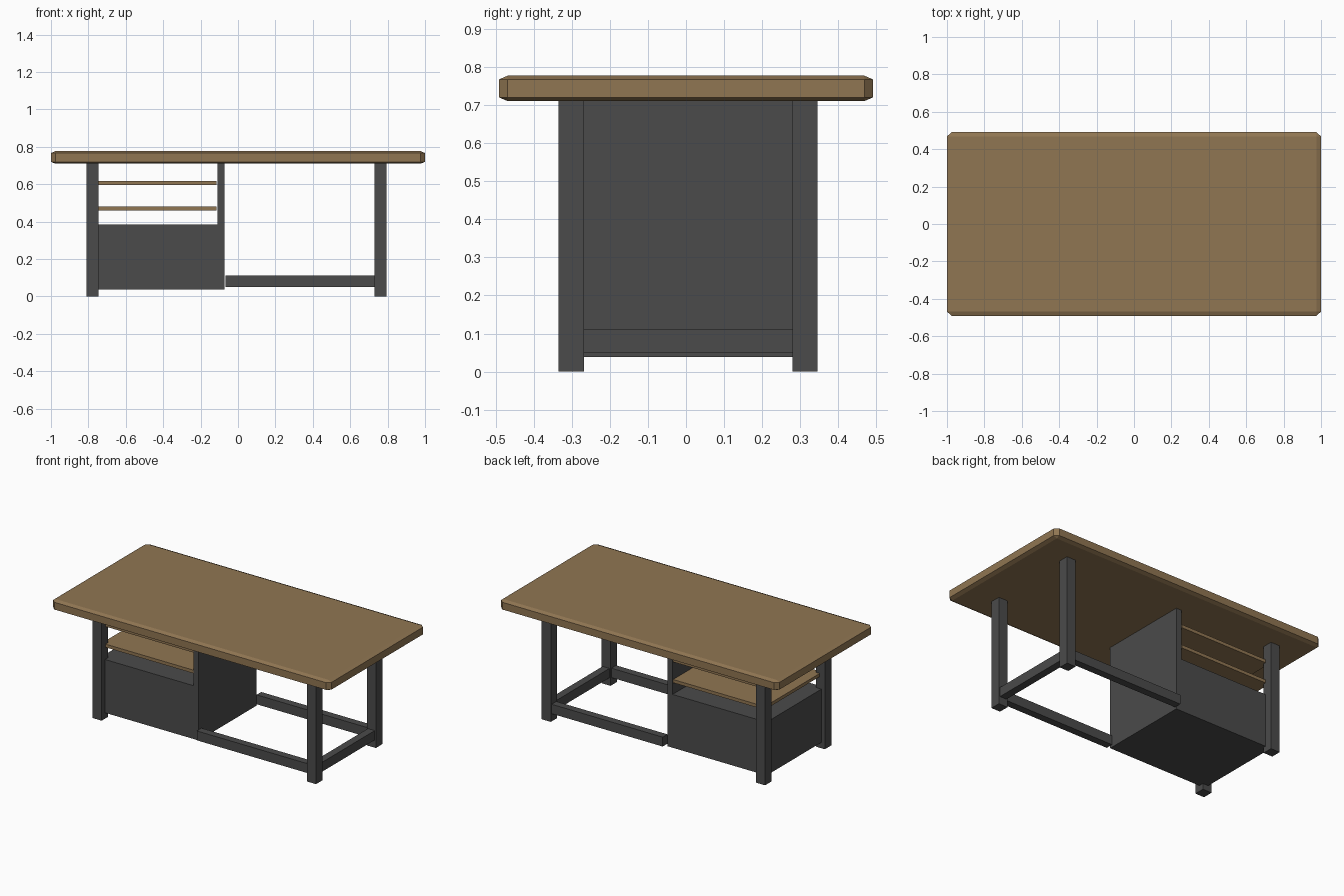
import bpy, bmesh
from mathutils import Matrix

if "Cube" in bpy.data.objects:
    bpy.data.objects.remove(bpy.data.objects["Cube"])


def material(name, rgb):
    m = bpy.data.materials.new(name)
    m.diffuse_color = (*rgb, 1)
    m.use_nodes = True
    m.node_tree.nodes["Principled BSDF"].inputs["Base Color"].default_value = m.diffuse_color
    return m


wood = material("wood", (0.28, 0.18, 0.085))
dark = material("dark_grey", (0.07, 0.07, 0.07))


def box(name, x, y, z, mat, chamfer=None):
    """Box from (min, max) ranges; chamfer gives the edge cut along each axis."""
    lo, hi = zip(x, y, z)
    size = [b - a for a, b in zip(lo, hi)]
    mid = [(a + b) / 2 for a, b in zip(lo, hi)]
    unit = chamfer or (1, 1, 1)
    bm = bmesh.new()
    bmesh.ops.create_cube(bm, size=1)
    bmesh.ops.scale(bm, vec=[s / u for s, u in zip(size, unit)], verts=bm.verts)
    if chamfer:
        bmesh.ops.bevel(bm, geom=bm.edges[:], offset=1, segments=1,
                        profile=0.5, affect='EDGES')
        bmesh.ops.scale(bm, vec=unit, verts=bm.verts)
    me = bpy.data.meshes.new(name)
    bm.to_mesh(me)
    bm.free()
    me.materials.append(mat)
    ob = bpy.data.objects.new(name, me)
    ob.matrix_world = Matrix.Translation(mid)
    bpy.context.collection.objects.link(ob)
    return ob


# Chamfered table top
box("table_top", (-1, 1), (-0.491, 0.491), (0.71, 0.777), wood,
    chamfer=(0.024, 0.023, 0.01))

# Four legs
leg_x = {"left": (-0.81, -0.745), "right": (0.73, 0.795)}
leg_y = {"front": (-0.335, -0.268), "back": (0.279, 0.345)}
for ny, y in leg_y.items():
    for nx, x in leg_x.items():
        box(f"{ny}_{nx}_leg", x, y, (0, 0.712), dark)

# Low rails joining the cabinet and the right legs
rail_z = (0.05, 0.111)
for ny, y in leg_y.items():
    c = sum(y) / 2
    box(f"{ny}_rail", (-0.068, 0.735), (c - 0.024, c + 0.024), rail_z, dark)
box("side_rail", (0.738, 0.787), (-0.272, 0.283), rail_z, dark)

# Cabinet with tall divider panel
cab_y = (-0.3, 0.295)
box("cabinet", (-0.785, -0.11), cab_y, (0.038, 0.384), dark)
box("divider_panel", (-0.11, -0.072), cab_y, (0.038, 0.712), dark)

# Two open shelves
for name, z in (("lower_shelf", (0.461, 0.482)), ("upper_shelf", (0.596, 0.617))):
    box(name, (-0.772, -0.114), (-0.295, 0.295), z, wood)
